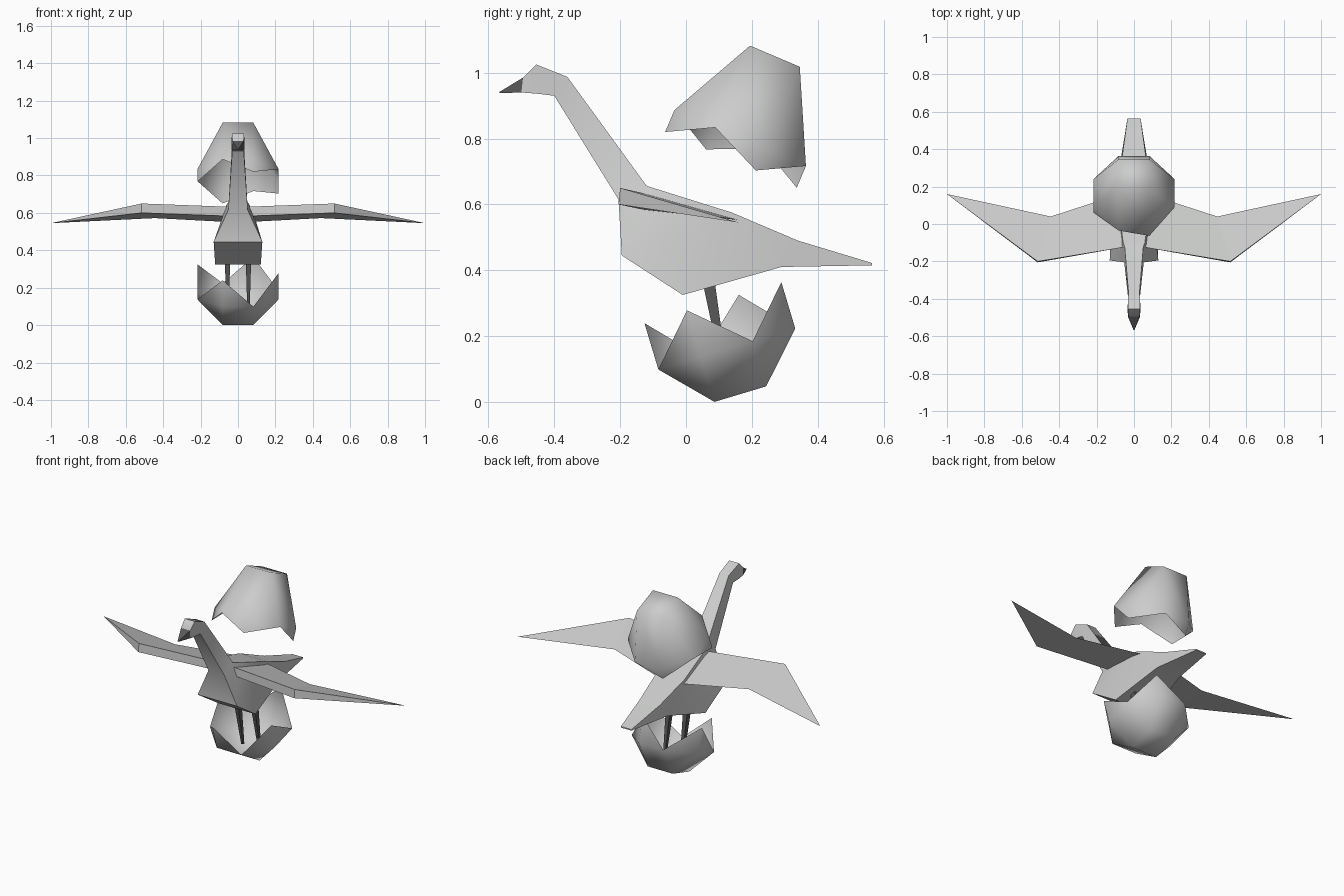
import bpy, bmesh, math
from mathutils import Vector

if "Cube" in bpy.data.objects:
    bpy.data.objects.remove(bpy.data.objects["Cube"])


def material(name, rgb):
    m = bpy.data.materials.new(name)
    m.diffuse_color = (*rgb, 1)
    m.use_nodes = True
    m.node_tree.nodes["Principled BSDF"].inputs["Base Color"].default_value = m.diffuse_color
    return m


PALE = material("pale_grey", (0.6, 0.61, 0.6))
DARK = material("dark_grey", (0.1, 0.1, 0.1))


def build(name, verts, faces, mat, smooth=None):
    """Mesh object; smooth is None for flat, or the smoothing angle in degrees."""
    bm = bmesh.new()
    vs = [bm.verts.new(v) for v in verts]
    for f in faces:
        bm.faces.new([vs[i] for i in f])
    bmesh.ops.recalc_face_normals(bm, faces=bm.faces)
    me = bpy.data.meshes.new(name)
    bm.to_mesh(me)
    bm.free()
    me.materials.append(mat)
    ob = bpy.data.objects.new(name, me)
    bpy.context.collection.objects.link(ob)
    if smooth:
        bpy.ops.object.select_all(action='DESELECT')
        ob.select_set(True)
        bpy.context.view_layer.objects.active = ob
        bpy.ops.object.shade_smooth_by_angle(angle=math.radians(smooth))
    return ob


def loft(name, sections, mat, smooth=None):
    """Four-cornered sections: (bottom y, z, half width, top y, z, half width)."""
    verts, faces = [], []
    for by, bz, bw, ty, tz, tw in sections:
        verts += [(-bw, by, bz), (bw, by, bz), (tw, ty, tz), (-tw, ty, tz)]
    n = len(sections)
    for s in range(n - 1):
        for k in range(4):
            a, b = s * 4 + k, s * 4 + (k + 1) % 4
            faces.append((a, b, b + 4, a + 4))
    faces += [(0, 1, 2, 3), tuple(range(4 * n - 4, 4 * n))]
    return build(name, verts, faces, mat, smooth)


# Head, neck, body and tail in one skin
loft("bird_body", [
    (-0.50, 0.94, 0.032, -0.495, 0.985, 0.030),
    (-0.45, 0.936, 0.035, -0.455, 1.025, 0.033),
    (-0.40, 0.93, 0.031, -0.36, 0.987, 0.030),
    (-0.205, 0.615, 0.052, -0.12, 0.657, 0.050),
    (-0.195, 0.445, 0.13, -0.10, 0.65, 0.058),
    (-0.01, 0.325, 0.122, 0.14, 0.575, 0.09),
    (0.29, 0.41, 0.08, 0.34, 0.49, 0.066),
    (0.565, 0.415, 0.035, 0.565, 0.422, 0.035),
], PALE, 40)

# Beak
loft("beak", [
    (-0.495, 0.94, 0.032, -0.495, 0.985, 0.030),
    (-0.566, 0.938, 0.003, -0.566, 0.942, 0.003),
], DARK)

# Wings (thick leading edge, sharp trailing edge) and legs
for side, label in ((1, "right"), (-1, "left")):
    wing = [(0.03, -0.12, 0.632), (0.515, -0.20, 0.65),
            (0.03, -0.12, 0.582), (0.515, -0.205, 0.60),
            (1.0, 0.16, 0.545), (0.445, 0.04, 0.572), (0.03, 0.175, 0.55)]
    build(label + "_wing", [(x * side, y, z) for x, y, z in wing],
          [(0, 1, 5, 6), (1, 4, 5), (2, 3, 5, 6), (3, 4, 5),
           (0, 1, 3, 2), (1, 4, 3), (0, 2, 6)], PALE)

    leg = []
    for y, z, r in ((0.066, 0.38, 0.019), (0.125, 0.05, 0.007)):
        for dx, dy in ((-1, -1), (1, -1), (1, 1), (-1, 1)):
            leg.append((side * 0.056 + dx * r * 0.8, y + dy * r, z))
    build(label + "_leg", leg,
          [(0, 1, 2, 3), (4, 5, 6, 7)] +
          [(k, (k + 1) % 4, (k + 1) % 4 + 4, k + 4) for k in range(4)], DARK)


def egg_shell(name, cy, cz, tilt, ring_w, tip_w, first):
    """Half egg: square cap, eight-sided ring, then a tooth on every other corner."""
    c, s = math.cos(tilt), math.sin(tilt)

    def place(x, u, w):
        return Vector((x, cy + u * c - w * s, cz + u * s + w * c))

    a, r = 0.082, 0.217
    ring = [(-a, -r), (a, -r), (r, -a), (r, a), (a, r), (-a, r), (-r, a), (-r, -a)]
    verts = [place(x, u, 0) for x, u in ((-a, -a), (a, -a), (a, a), (-a, a))]
    verts += [place(x, u, ring_w) for x, u in ring]
    faces = [(0, 1, 2, 3)]
    for k in range(4):
        n = (k + 1) % 4
        faces.append((k, n, 4 + 2 * k + 1, 4 + 2 * k))
        faces.append((n, 4 + (2 * k + 2) % 8, 4 + 2 * k + 1))
    for i in range(first, 8, 2):
        tip = len(verts)
        verts.append(place(*ring[i], tip_w))
        faces.append((4 + (i - 1) % 8, 4 + i, tip))
        faces.append((4 + i, 4 + (i + 1) % 8, tip))
    build(name, verts, faces, PALE, 180)


# Broken egg halves
egg_shell("upper_eggshell", 0.27, 1.05, math.radians(-23), -0.27, -0.342, 1)
egg_shell("lower_eggshell", 0.165, 0.024, math.radians(16.7), 0.143, 0.29, 0)
